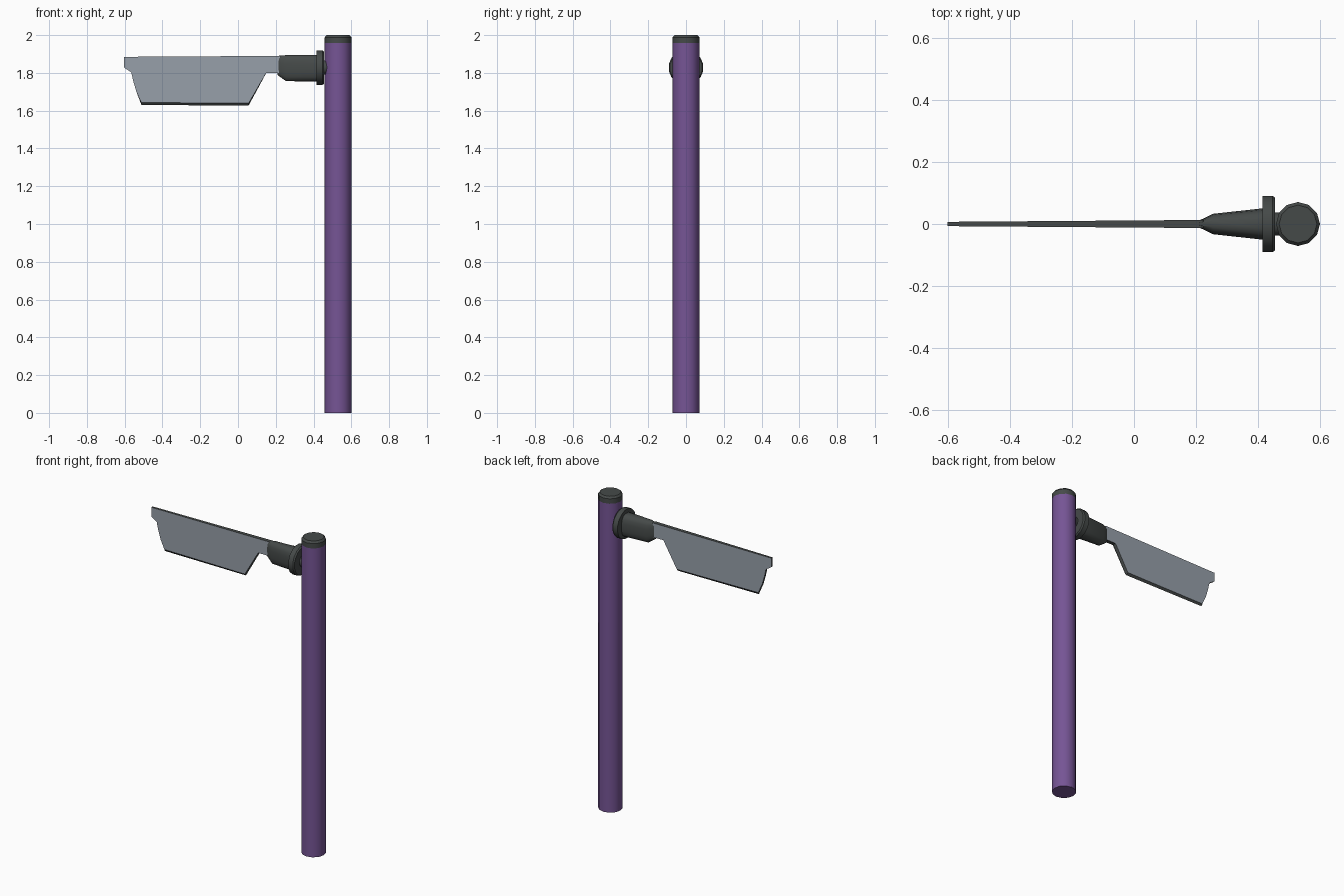
import bpy, bmesh, math

if "Cube" in bpy.data.objects:
    bpy.data.objects.remove(bpy.data.objects["Cube"])


def material(name, rgb):
    m = bpy.data.materials.new(name)
    m.diffuse_color = (*rgb, 1)
    m.use_nodes = True
    m.node_tree.nodes["Principled BSDF"].inputs["Base Color"].default_value = m.diffuse_color
    return m


purple = material("purple paint", (0.18, 0.09, 0.30))
dark = material("dark rubber", (0.06, 0.068, 0.066))
grey = material("blue grey panel", (0.31, 0.35, 0.40))


def finish(name, bm, mats, angle=35):
    bmesh.ops.recalc_face_normals(bm, faces=bm.faces)
    me = bpy.data.meshes.new(name)
    bm.to_mesh(me)
    bm.free()
    ob = bpy.data.objects.new(name, me)
    bpy.context.collection.objects.link(ob)
    for m in mats:
        me.materials.append(m)
    bpy.ops.object.select_all(action='DESELECT')
    ob.select_set(True)
    bpy.context.view_layer.objects.active = ob
    bpy.ops.object.shade_smooth_by_angle(angle=math.radians(angle))
    return ob


def loft(name, rings, mat):
    """Skin a list of point rings and cap both ends."""
    bm = bmesh.new()
    vs = [[bm.verts.new(p) for p in r] for r in rings]
    n = len(vs[0])
    for a, b in zip(vs, vs[1:]):
        for i in range(n):
            j = (i + 1) % n
            bm.faces.new((a[i], a[j], b[j], b[i]))
    bm.faces.new(vs[0])
    bm.faces.new(vs[-1])
    return finish(name, bm, [mat])


def ring_z(r, z, n=12, cx=0.53):
    return [(cx + r * math.cos(2 * math.pi * i / n),
             r * math.sin(2 * math.pi * i / n), z) for i in range(n)]


def ring_x(x, ry, rz, zc, n=16, power=1.0):
    pts = []
    for i in range(n):
        a = 2 * math.pi * (i + 0.5) / n
        c, s = math.cos(a), math.sin(a)
        k = math.cos(math.pi / n) ** power
        pts.append((x, ry * math.copysign(abs(c) ** power, c) / k,
                    zc + rz * math.copysign(abs(s) ** power, s) / k))
    return pts


# Post and its cap
R = 0.071
loft("post", [ring_z(R, 0), ring_z(R, 1.957)], purple)
loft("post_cap", [ring_z(R, 1.957), ring_z(R, 1.988), ring_z(0.061, 2.0)], dark)

# Hinge neck, flange and tapered socket
ZC = 1.828
loft("hinge_neck", [ring_x(0.45, 0.037, 0.037, ZC), ring_x(0.475, 0.037, 0.037, ZC),
                    ring_x(0.50, 0.03, 0.03, ZC)], dark)
loft("flange", [ring_x(0.416, 0.091, 0.091, ZC), ring_x(0.448, 0.091, 0.091, ZC),
                ring_x(0.456, 0.085, 0.085, ZC)], dark)
loft("socket", [ring_x(0.21, 0.011, 0.051, 1.839, power=0.7),
                ring_x(0.255, 0.033, 0.069, 1.825, power=0.7),
                ring_x(0.42, 0.051, 0.07, 1.825, power=0.7)], dark)

# Gate paddle: tapered plate with dark rim and chamfered lower edge
outline = [(-0.603, 1.885), (-0.603, 1.828), (-0.565, 1.803), (-0.555, 1.758),
           (-0.538, 1.70), (-0.511, 1.643), (0.056, 1.64), (0.15, 1.80),
           (0.225, 1.80), (0.225, 1.89)]
bm = bmesh.new()
rings = []
for side in (-1, 0, 1):
    ring = []
    for x, z in outline:
        half = 0.007 + 0.006 * (x + 0.603) / 0.82
        drop = 0.013 if side == 0 and z < 1.65 else 0
        ring.append(bm.verts.new((x, side * half, z - drop)))
    rings.append(ring)
for a, b in zip(rings, rings[1:]):
    for i in range(len(a)):
        j = (i + 1) % len(a)
        bm.faces.new((a[i], a[j], b[j], b[i])).material_index = 1
bm.faces.new(rings[0])
bm.faces.new(rings[-1])
finish("paddle", bm, [grey, dark], 25)
